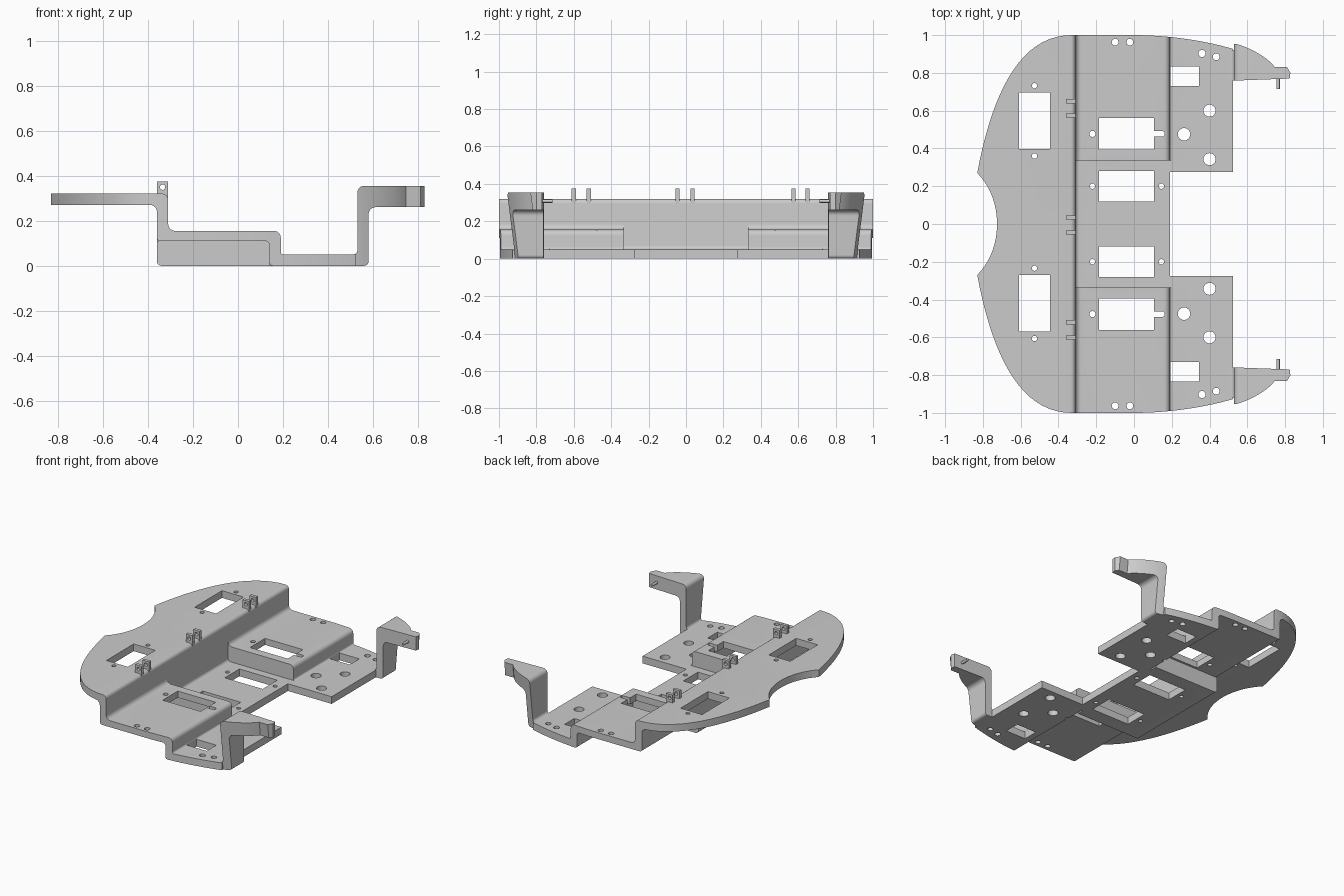
import bpy, bmesh, math
from mathutils import Vector
from mathutils.geometry import interpolate_bezier

old = bpy.data.objects.get("Cube")
if old:
    bpy.data.objects.remove(old)

grey = bpy.data.materials.new("light grey")
grey.use_nodes = True
COLOUR = (0.6, 0.6, 0.6, 1)
grey.diffuse_color = COLOUR
grey.node_tree.nodes["Principled BSDF"].inputs["Base Color"].default_value = COLOUR

T = 0.05  # sheet thickness
WALL, RIB, WIDE = 0.335, 0.38, 1.1  # section limits across y


def rounded(points):
    """Polygon from (a, b) or (a, b, radius) corners."""
    out = []
    for i, p in enumerate(points):
        c = Vector(p[:2])
        if len(p) == 2:
            out.append(c)
            continue
        before = Vector(points[i - 1][:2]) - c
        after = Vector(points[(i + 1) % len(points)][:2]) - c
        a, b = c + before.normalized() * p[2], c + after.normalized() * p[2]
        out += [v.to_2d() for v in interpolate_bezier(a, a.lerp(c, 0.55), b.lerp(c, 0.55), b, 7)]
    return out


def curve(a, b, c, d, n=20):
    return [v.to_2d() for v in interpolate_bezier(Vector(a), Vector(b), Vector(c), Vector(d), n)]


def add_prism(bm, outline, axis, lo, hi):
    """Extrude a 2D outline along y, given as (x, z), or along z, given as (x, y)."""
    place = {"y": lambda p, h: (p[0], h, p[1]),
             "z": lambda p, h: (p[0], p[1], h)}[axis]
    ends = [[bm.verts.new(place(p, h)) for p in outline] for h in (lo, hi)]
    faces = [bm.faces.new(ends[0]), bm.faces.new(ends[1][::-1])]
    n = len(outline)
    for i in range(n):
        j = (i + 1) % n
        faces.append(bm.faces.new((ends[0][j], ends[0][i], ends[1][i], ends[1][j])))
    bmesh.ops.recalc_face_normals(bm, faces=faces)


def make(name, bm):
    mesh = bpy.data.meshes.new(name)
    bm.to_mesh(mesh)
    bm.free()
    ob = bpy.data.objects.new(name, mesh)
    bpy.context.collection.objects.link(ob)
    mesh.materials.append(grey)
    return ob


def prism(name, outline, axis, lo, hi):
    bm = bmesh.new()
    add_prism(bm, outline, axis, min(lo, hi), max(lo, hi))
    return make(name, bm)


def combine(target, tool, operation):
    mod = target.modifiers.new(operation, "BOOLEAN")
    mod.operation, mod.solver, mod.object = operation, "EXACT", tool
    bpy.context.view_layer.objects.active = target
    bpy.ops.object.modifier_apply(modifier=mod.name)


def rect(x0, x1, y0, y1):
    return [(x0, y0), (x1, y0), (x1, y1), (x0, y1)]


def disc(x, y, r, n=24):
    return [(x + r * math.cos(math.tau * i / n), y + r * math.sin(math.tau * i / n)) for i in range(n)]


SIDES = (("left", 1), ("right", -1))
# The front faces -y, so the two ends along y are named front and back
ENDS = (("back", 1), ("front", -1))

# Bent sheet profiles (x, z)
upper_end = [(-0.36, 0.27, 0.03), (-0.9, 0.27), (-0.9, 0.32), (-0.31, 0.32, 0.025)]
centre = upper_end + [(-0.31, T, 0.02), (0.19, T), (0.19, 0), (-0.36, 0, 0.02)]
stepped = upper_end + [(-0.31, 0.155, 0.03), (0.19, 0.155, 0.03), (0.19, T, 0.012), (0.525, T),
                       (0.525, 0), (0.14, 0, 0.015), (0.14, 0.11, 0.02), (-0.36, 0.11, 0.015)]
rib = [(-0.36, 0, 0.02), (0.14, 0), (0.14, 0.11), (-0.36, 0.11)]
arm = [(0.505, 0), (0.58, 0, 0.02), (0.58, 0.26, 0.03), (0.9, 0.26), (0.9, 0.355),
       (0.53, 0.355, 0.03), (0.53, T, 0.02), (0.505, T)]

# Deck sections
deck = [prism("centre_deck", rounded(centre), "y", -WALL, WALL)]
for end, s in ENDS:
    deck.append(prism(end + "_deck", rounded(stepped), "y", s * WALL, s * WIDE))
    deck.append(prism(end + "_deck_lip", rect(0.19, 0.525, 0, T), "y", s * 0.275, s * WALL))
parts = list(deck)
for end, s in ENDS:
    parts.append(prism(end + "_channel_wall", rounded(rib), "y", s * WALL, s * RIB))

# Rounded outline of the deck
half = curve((-0.83, 0.27), (-0.75, 0.7), (-0.6, 1), (-0.33, 1))
half += curve((0, 1), (0.2, 1), (0.4, 0.965), (0.53, 0.925))
notch = curve((-0.83, -0.27), (-0.69, -0.13), (-0.69, 0.13), (-0.83, 0.27))[1:-1]
plan = half + [Vector((p.x, -p.y)) for p in reversed(half)] + notch
outline = prism("outline", plan, "z", -1, 1)

# Windows and screw holes
cuts = bmesh.new()
window = rect(-0.185, 0.105, 0.395, 0.56)
slot = [(0.105, 0.462), (0.162, 0.462, 0.012), (0.162, 0.492, 0.012), (0.105, 0.492)]
shapes = [window[:2] + rounded(slot) + window[2:], rect(-0.185, 0.105, 0.12, 0.28),
          rect(0.192, 0.345, 0.73, 0.835)]
shapes += [disc(*h) for h in (
    (-0.1, 0.963, 0.018), (-0.022, 0.963, 0.018), (-0.22, 0.477, 0.016),
    (-0.22, 0.2, 0.014), (0.145, 0.2, 0.014), (0.36, 0.903, 0.019), (0.435, 0.885, 0.018),
    (0.4, 0.6, 0.032), (0.265, 0.475, 0.033), (0.4, 0.343, 0.032))]
for end, s in ENDS:
    for shape in shapes:
        add_prism(cuts, [(p[0], s * p[1]) for p in shape], "z", -0.5, 0.5)
for y in (0.546, -0.42):
    add_prism(cuts, rect(-0.61, -0.445, y - 0.15, y + 0.15), "z", -0.5, 0.5)
    for d in (-0.186, 0.186):
        add_prism(cuts, disc(-0.527, y + d, 0.014), "z", -0.5, 0.5)
cutter = make("cutter", cuts)

for ob in deck:
    combine(ob, outline, "INTERSECT")
    combine(ob, cutter, "DIFFERENCE")

# Pierced hinge lugs along the upper edge
drill = prism("drill", disc(-0.335, 0.349, 0.012), "y", -1, 1)
for i, y in enumerate((0.65, 0.575, 0.035, -0.045, -0.52, -0.6)):
    lug = prism("hinge_lug_%d" % (i + 1), rect(-0.36, -0.31, 0.295, 0.375), "y", y - 0.011, y + 0.011)
    combine(lug, drill, "DIFFERENCE")
    parts.append(lug)

for tool in (outline, cutter, drill):
    bpy.data.objects.remove(tool)

# Upright arms, narrowing downwards, with inward pins
for end, s in ENDS:
    ob = prism(end + "_arm", rounded(arm), "y", s * 0.7, s)
    top = [(0.5, 0.758), (0.5, 0.958)] + curve((0.525, 0.958), (0.6, 0.94), (0.7, 0.89), (0.745, 0.832), 10)
    top += [(0.81, 0.832), (0.828, 0.8), (0.824, 0.77)]
    trim = prism("arm_outline", [(p[0], s * p[1]) for p in top], "z", -1, 1)
    combine(ob, trim, "INTERSECT")
    bpy.data.objects.remove(trim)
    for v in ob.data.vertices:
        if abs(v.co.y) > 0.81:
            v.co.y -= s * 0.045 * (1 - v.co.z / 0.355)
    pin = prism(end + "_pin", disc(0.763, 0.308, 0.009, 16), "y", s * 0.715, s * 0.79)
    parts += [ob, pin]

for ob in parts:
    bpy.ops.object.select_all(action="DESELECT")
    ob.select_set(True)
    bpy.context.view_layer.objects.active = ob
    bpy.ops.object.shade_smooth_by_angle(angle=math.radians(30))
